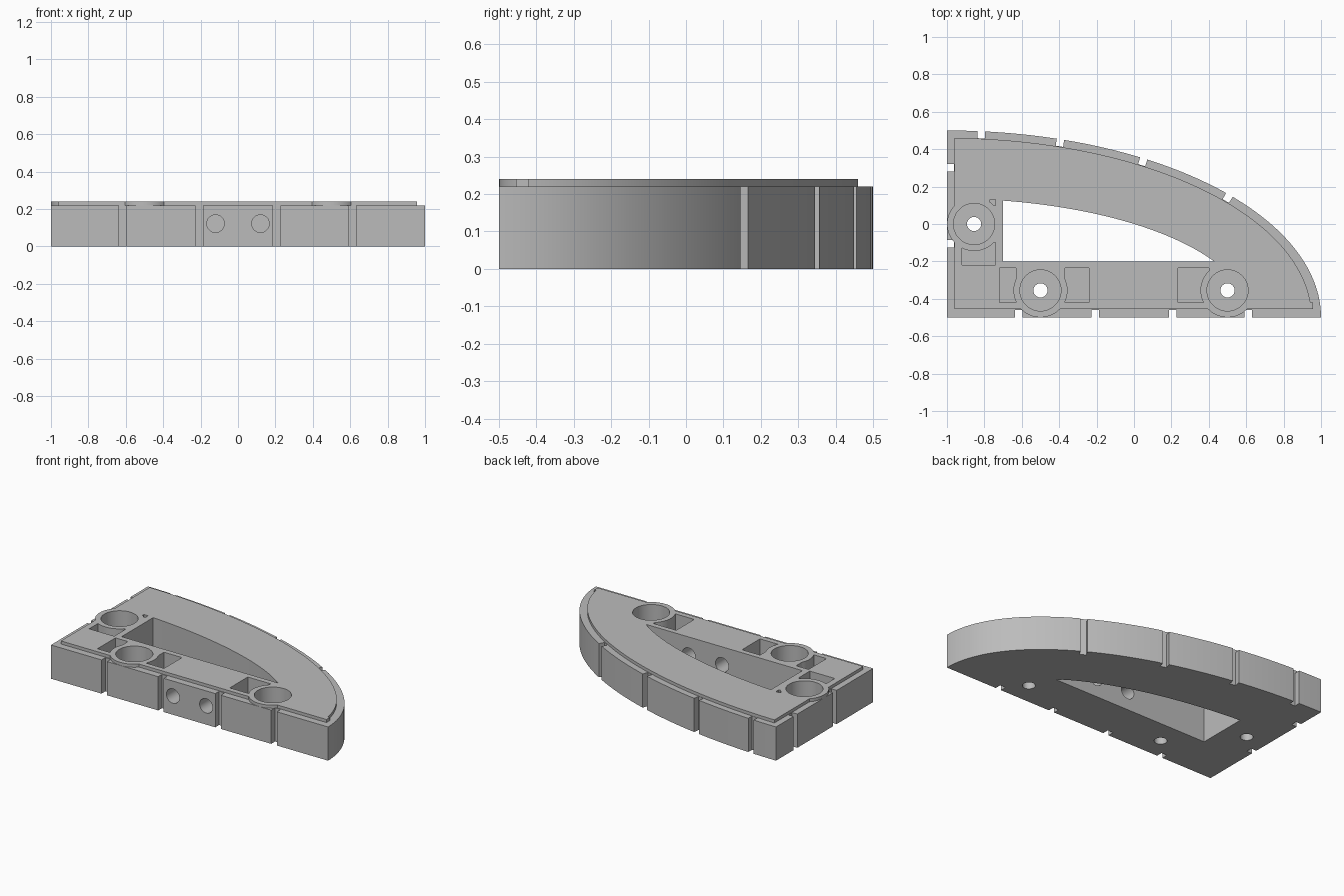
import bpy
import bmesh
from math import sin, cos, pi, atan2, sqrt
from mathutils import Matrix

cube = bpy.data.objects.get("Cube")
if cube:
    bpy.data.objects.remove(cube, do_unlink=True)

grey = bpy.data.materials.new("plain grey")
grey.use_nodes = True
grey.diffuse_color = (0.5, 0.5, 0.5, 1)
grey.node_tree.nodes["Principled BSDF"].inputs["Base Color"].default_value = (0.5, 0.5, 0.5, 1)


def prism(name, outline, z0, z1):
    """Extrude a flat outline from z0 up to z1."""
    bm = bmesh.new()
    base = bm.faces.new([bm.verts.new((x, y, z0)) for x, y in outline])
    top = bmesh.ops.extrude_face_region(bm, geom=[base])["geom"]
    bmesh.ops.translate(bm, vec=(0, 0, z1 - z0),
                        verts=[v for v in top if isinstance(v, bmesh.types.BMVert)])
    bmesh.ops.recalc_face_normals(bm, faces=bm.faces)
    mesh = bpy.data.meshes.new(name)
    bm.to_mesh(mesh)
    bm.free()
    mesh.materials.append(grey)
    obj = bpy.data.objects.new(name, mesh)
    bpy.context.collection.objects.link(obj)
    return obj


def box(name, x0, x1, y0, y1, z0, z1):
    return prism(name, [(x0, y0), (x1, y0), (x1, y1), (x0, y1)], z0, z1)


def disc(name, x, y, r, z0, z1, n=48):
    return prism(name, [(x + r * cos(2 * pi * i / n), y + r * sin(2 * pi * i / n))
                        for i in range(n)], z0, z1)


def arc(a, b, t0, t1, n=64):
    """Part of an ellipse centred on the square corner of the block."""
    ts = [t0 + (t1 - t0) * i / n for i in range(n + 1)]
    return [(-1 + a * cos(t), -0.5 + b * sin(t)) for t in ts]


def combine(target, tool, operation="DIFFERENCE"):
    mod = target.modifiers.new("shape", "BOOLEAN")
    mod.operation, mod.solver, mod.object = operation, "EXACT", tool
    bpy.context.view_layer.objects.active = target
    bpy.ops.object.modifier_apply(modifier=mod.name)
    bpy.data.objects.remove(tool, do_unlink=True)


# Quarter-ellipse block with a raised, inset top plate
block = prism("curved_block", [(-1, -0.5)] + arc(2, 1, 0, pi / 2), 0, 0.22)
rim = [(x, y) for x, y in arc(1.95, 0.96, 0.083, pi / 2) if x > -0.955]
plate = prism("top_plate", [(-0.96, -0.455), (0.957, -0.455), (0.957, -0.42)] + rim
              + [(-0.96, 0.46)], 0.1, 0.24)
combine(block, plate, "UNION")

# Central opening with a curved back wall
A, B = 1.62, 0.636
opening = arc(A, B, atan2(0.3 / B, sqrt(1 - (0.3 / B) ** 2)),
              atan2(sqrt(1 - (0.3 / A) ** 2), 0.3 / A), 40)
combine(block, prism("opening", [(-0.7, -0.2)] + opening, -0.1, 0.4))

# Pockets beside the sockets
pockets = [(-0.72, -0.63, -0.42, -0.235), (-0.37, -0.24, -0.42, -0.235),
           (0.235, 0.4, -0.42, -0.235), (-0.92, -0.74, -0.22, -0.1),
           (-0.77, -0.74, 0.1, 0.13)]
for p in pockets:
    combine(block, box("pocket", *p, 0.06, 0.4))

# Round sockets, each with a small hole through the floor
for x, y in [(-0.855, 0), (-0.5, -0.355), (0.5, -0.355)]:
    combine(block, disc("socket_ring", x, y, 0.1445, 0.03, 0.24), "UNION")
    combine(block, disc("socket_bore", x, y, 0.11, 0.06, 0.4))
    combine(block, disc("socket_hole", x, y, 0.038, -0.1, 0.2, 24))

# Grooves on the front, the flat side and the curved side
GAP = 0.02
for x in (-0.615, -0.206, 0.206, 0.61):
    combine(block, box("front_groove", x - GAP, x + GAP, -0.6, -0.46, -0.1, 0.2202))
for y in (0.3, -0.105):
    combine(block, box("side_groove", -1.1, -0.962, y - GAP, y + GAP, -0.1, 0.2202))
for x in (-0.816, -0.393, 0.052, 0.51):
    y = -0.5 + sqrt(1 - ((x + 1) / 2) ** 2)
    turn = atan2(y + 0.5, (x + 1) / 4)
    groove = box("curve_groove", -0.038, 0.1, -GAP, GAP, -0.1, 0.2202)
    groove.data.transform(Matrix.Translation((x, y, 0)) @ Matrix.Rotation(turn, 4, "Z"))
    combine(block, groove)

# Two bores from the front face into the opening
for x in (-0.12, 0.12):
    bore = disc("front_bore", 0, 0, 0.047, -0.2, 0.2, 32)
    bore.data.transform(Matrix.Translation((x, -0.36, 0.122)) @ Matrix.Rotation(pi / 2, 4, "X"))
    combine(block, bore)

# Smooth round walls, crisp edges
bpy.ops.object.select_all(action="DESELECT")
block.select_set(True)
bpy.context.view_layer.objects.active = block
bpy.ops.object.shade_smooth_by_angle(angle=pi / 6)
